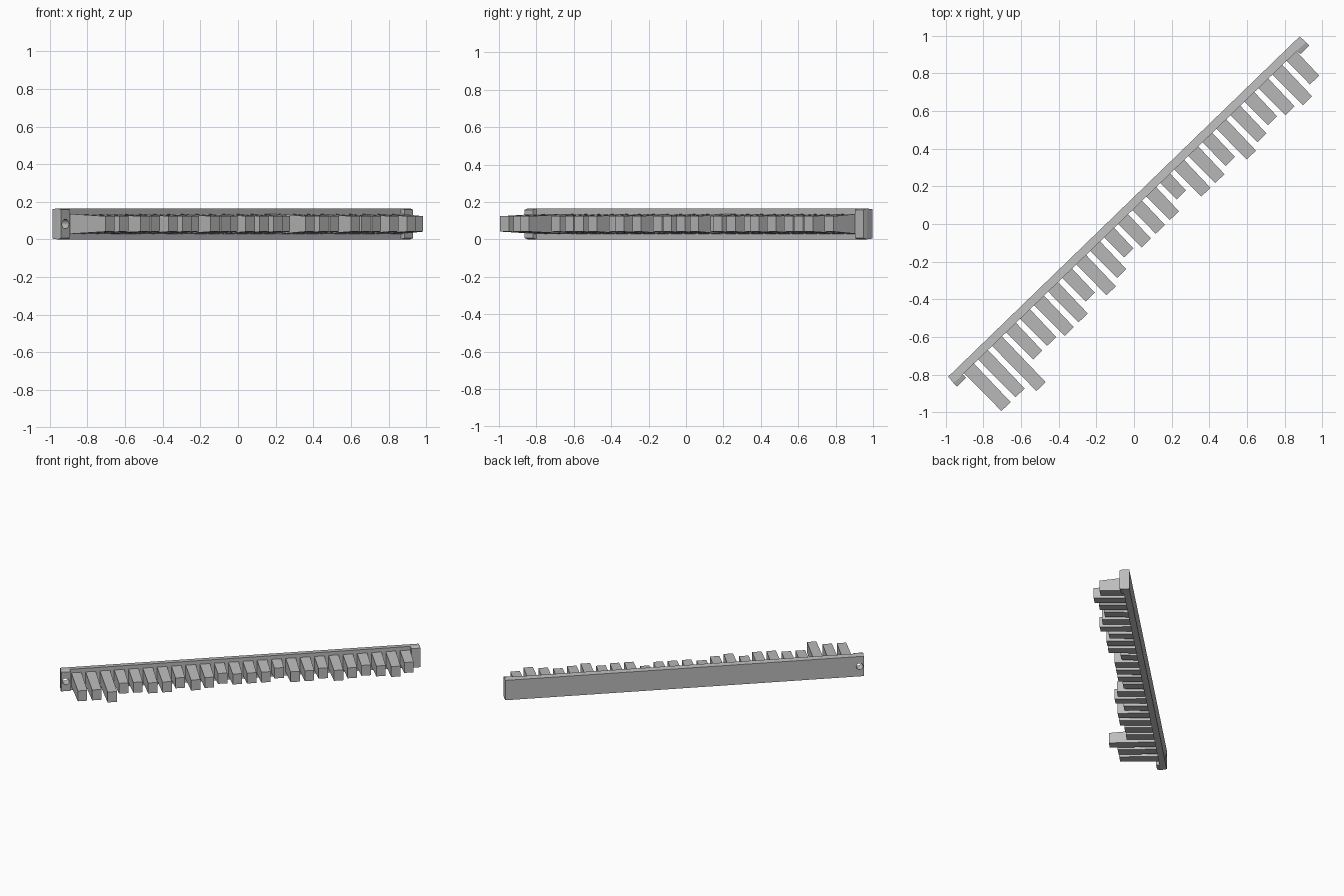
import bpy
import bmesh
import math
from mathutils import Vector

if "Cube" in bpy.data.objects:
    bpy.data.objects.remove(bpy.data.objects["Cube"], do_unlink=True)

LENGTH, HEIGHT = 2.607, 0.165
MID = HEIGHT / 2
PLATE, BLOCK = 0.045, 0.07
ANGLE = math.radians(44.07)
ORIGIN = Vector((-0.99, -0.814, 0))

grey = bpy.data.materials.new("plain grey")
grey.use_nodes = True
grey.diffuse_color = (0.5, 0.5, 0.5, 1)
grey.node_tree.nodes["Principled BSDF"].inputs["Base Color"].default_value = (0.5, 0.5, 0.5, 1)


def bar(name, u, back, front, root, tip):
    """Tapered bar centred at u, running from depth back to depth front."""
    bm = bmesh.new()
    bmesh.ops.create_cube(bm, size=1)
    for v in bm.verts:
        depth, (w, h) = (back, root) if v.co.y > 0 else (front, tip)
        v.co = (u + v.co.x * w, -depth, MID + v.co.z * h)
    mesh = bpy.data.meshes.new(name)
    bm.to_mesh(mesh)
    bm.free()
    return place(bpy.data.objects.new(name, mesh))


def place(ob):
    bpy.context.collection.objects.link(ob)
    ob.location = ORIGIN
    ob.rotation_euler.z = ANGLE
    ob.data.materials.append(grey)
    return ob


def drill(ob, cutter):
    mod = ob.modifiers.new("hole", "BOOLEAN")
    mod.operation = "DIFFERENCE"
    mod.solver = "EXACT"
    mod.object = cutter


def hole_cutter(name, u):
    bm = bmesh.new()
    bmesh.ops.create_cone(bm, cap_ends=True, segments=24, radius1=0.025, radius2=0.025, depth=0.4)
    for v in bm.verts:
        v.co = (u + v.co.x, v.co.z, MID + v.co.y)
    bmesh.ops.recalc_face_normals(bm, faces=bm.faces)
    mesh = bpy.data.meshes.new(name)
    bm.to_mesh(mesh)
    bm.free()
    ob = place(bpy.data.objects.new(name, mesh))
    ob.hide_render = True
    ob.hide_viewport = True
    ob.display_type = "WIRE"
    return ob


# Back plate with slightly eased rear edges
plate = bar("back_plate", LENGTH / 2, 0, PLATE,
            (LENGTH - 0.008, HEIGHT - 0.008), (LENGTH, HEIGHT))

# End blocks with screw holes through block and plate
for side, u in (("right", 0.034), ("left", LENGTH - 0.034)):
    block = bar(side + "_end_block", u, PLATE, BLOCK, (0.068, HEIGHT), (0.066, HEIGHT - 0.014))
    cutter = hole_cutter(side + "_hole_cutter", u)
    drill(block, cutter)
    drill(plate, cutter)

# Row of tapered teeth, each digit giving a length step
for i, step in enumerate("668334424312220332432342"):
    bar(f"tooth_{i + 1}", 0.114 + i * 0.1037, PLATE - 0.005, 0.168 + int(step) * 0.0266,
        (0.073, 0.108), (0.068, 0.082))
